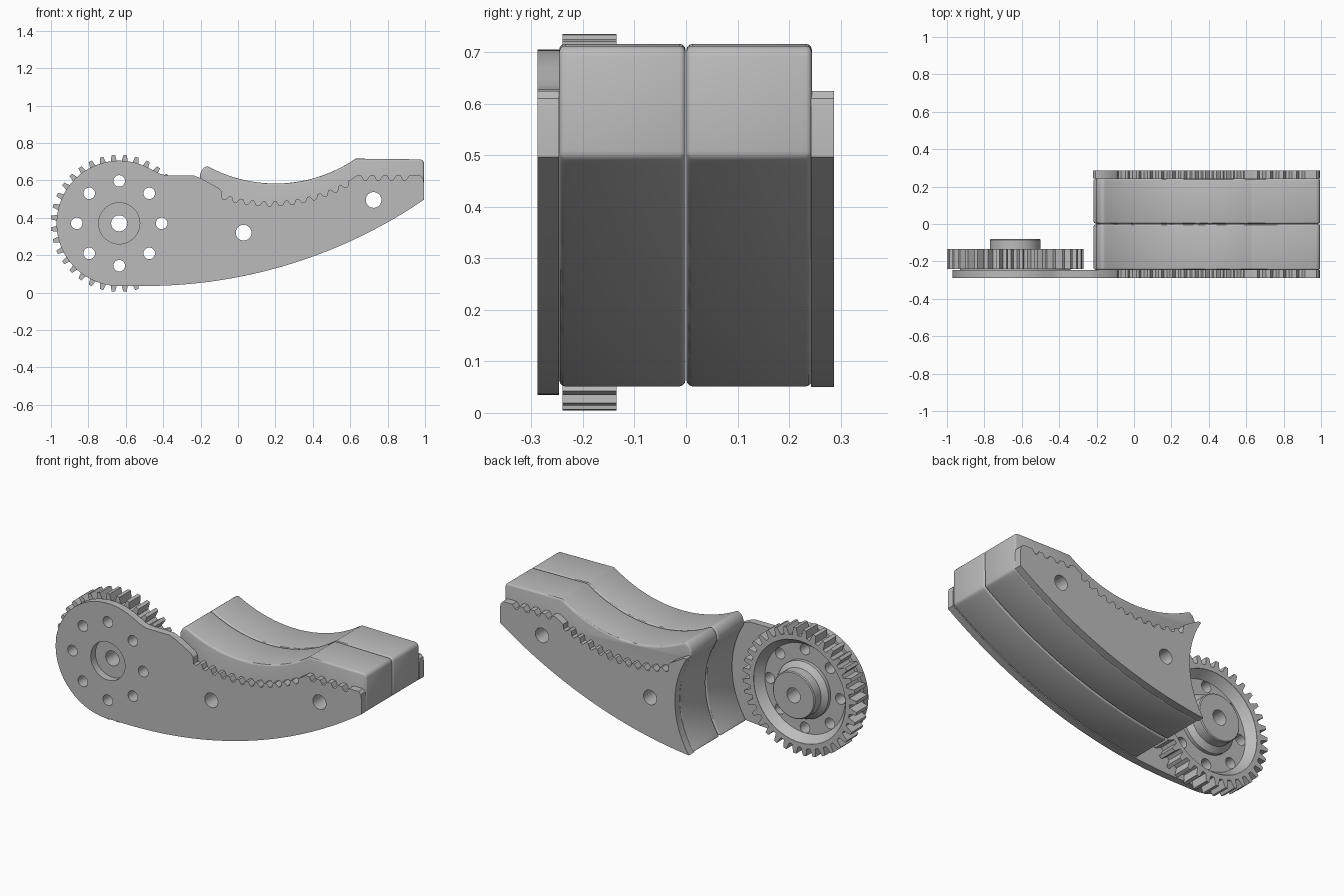
import bpy, bmesh
from math import sin, cos, radians, pi
from mathutils import Matrix

if "Cube" in bpy.data.objects:
    bpy.data.objects.remove(bpy.data.objects["Cube"])

grey = bpy.data.materials.new("plain_grey")
grey.use_nodes = True
grey.diffuse_color = (0.5, 0.5, 0.5, 1)
grey.node_tree.nodes["Principled BSDF"].inputs["Base Color"].default_value = (0.5, 0.5, 0.5, 1)

GX, GZ = -0.635, 0.37            # gear axis
PINS = [(0.03, 0.32), (0.725, 0.495)]


def arc(cx, cz, r0, r1, a0, a1, n):
    """Points on an arc whose radius blends from r0 to r1 (degrees)."""
    pts = []
    for i in range(n + 1):
        t = i / n
        a, r = radians(a0 + (a1 - a0) * t), r0 + (r1 - r0) * t
        pts.append((cx + r * cos(a), cz + r * sin(a)))
    return pts


def circle(cx, cz, r, n=32):
    return arc(cx, cz, r, r, 0, 360, n)[:-1]


def bolt_circle():
    return [circle(*p, 0.031, 20) for p in circle(GX, GZ, 0.227, 8)]


def finish(ob):
    """Turn an object into a smooth-shaded grey mesh."""
    bpy.ops.object.select_all(action='DESELECT')
    ob.select_set(True)
    bpy.context.view_layer.objects.active = ob
    bpy.ops.object.convert(target='MESH')
    ob = bpy.context.view_layer.objects.active
    bm = bmesh.new()
    bm.from_mesh(ob.data)
    bmesh.ops.remove_doubles(bm, verts=bm.verts, dist=0.0002)
    bmesh.ops.recalc_face_normals(bm, faces=bm.faces)
    bm.to_mesh(ob.data)
    bm.free()
    ob.data.materials.clear()
    ob.data.materials.append(grey)
    bpy.ops.object.shade_smooth_by_angle(angle=radians(30))
    return ob


def sheet(name, outline, holes, y0, y1):
    """Flat part cut from an x-z outline with holes, from y0 to y1."""
    cu = bpy.data.curves.new(name, 'CURVE')
    cu.dimensions, cu.fill_mode = '2D', 'BOTH'
    cu.extrude = (y1 - y0) / 2
    for loop in [outline] + holes:
        sp = cu.splines.new('POLY')
        sp.points.add(len(loop) - 1)
        for p, (x, z) in zip(sp.points, loop):
            p.co = (x, z, 0, 1)
        sp.use_cyclic_u = True
    ob = bpy.data.objects.new(name, cu)
    bpy.context.collection.objects.link(ob)
    ob.rotation_euler = (pi / 2, 0, 0)
    ob.location.y = (y0 + y1) / 2
    return finish(ob)


def mesh_object(name, bm):
    bmesh.ops.recalc_face_normals(bm, faces=bm.faces)
    me = bpy.data.meshes.new(name)
    bm.to_mesh(me)
    bm.free()
    ob = bpy.data.objects.new(name, me)
    bpy.context.collection.objects.link(ob)
    return ob


def prism(name, outline, y0, y1):
    bm = bmesh.new()
    face = bm.faces.new([bm.verts.new((x, y0, z)) for x, z in outline])
    ext = bmesh.ops.extrude_face_region(bm, geom=[face])
    moved = [v for v in ext["geom"] if isinstance(v, bmesh.types.BMVert)]
    bmesh.ops.translate(bm, verts=moved, vec=(0, y1 - y0, 0))
    return mesh_object(name, bm)


def lathe(name, profile):
    """Ring turned round the gear axis from a closed (radius, y) profile."""
    bm = bmesh.new()
    vs = [bm.verts.new((GX + r, y, GZ)) for r, y in profile]
    es = [bm.edges.new((vs[i - 1], vs[i])) for i in range(len(vs))]
    bmesh.ops.spin(bm, geom=vs + es, cent=(GX, 0, GZ), axis=(0, 1, 0),
                   angle=2 * pi, steps=64, use_duplicate=False)
    bmesh.ops.remove_doubles(bm, verts=bm.verts, dist=0.0002)
    return finish(mesh_object(name, bm))


# Shared profile pieces
def belly(end):
    return arc(-0.5, 2.685, 2.65, 2.65, -55.66, end, 40)


heel = arc(GX, GZ, 0.524, 0.49, -37.6, 28.7, 24)

serration = []
for i in range(12):                       # teeth along the curved grip
    for phase, lift in ((0, 0.012), (0.25, 0.012), (0.5, -0.012), (0.75, -0.012)):
        t = (i + phase) / 12
        serration += arc(0.2, 1.343, 0.877 - 0.024 * t + lift, 1, -108.6 + 48.1 * t, 0, 1)[:1]
for i in range(5):                        # teeth along the straight tip
    x = 0.635 + 0.07 * i
    serration += [(x, 0.625), (x + 0.025, 0.625), (x + 0.037, 0.602), (x + 0.053, 0.602)]
serration = serration[:-2] + [(0.975, 0.625), (0.99, 0.61), (0.995, 0.58)]

# Side plates
pins = [circle(*p, 0.042) for p in PINS]
front = arc(GX, GZ, 0.335, 0.335, -90, -300, 72)
front += [(-0.445, 0.65), (-0.42, 0.636), (-0.385, 0.627), (-0.24, 0.627),
          (-0.2, 0.612), (-0.1, 0.556), (-0.088, 0.54)]
sheet("front_plate", front + serration + belly(-90),
      pins + bolt_circle() + [circle(GX, GZ, 0.11, 48)], -0.288, -0.246)
back = heel + [(-0.185, 0.605), (-0.1, 0.556), (-0.088, 0.54)]
sheet("back_plate", back + serration + belly(-83.94)[:-1], pins, 0.243, 0.287)

# Grip pad halves with rounded edges
pad = heel + [(-0.202, 0.635), (-0.19, 0.66), (-0.168, 0.677)]
pad += arc(0.2, 1.343, 0.76, 0.76, -118, -55.6, 36)
pad += [(0.975, 0.712), (0.989, 0.707), (0.995, 0.692)] + belly(-83.94)[:-1]
cutters = [prism("pin_cutter", c, -0.5, 0.5) for c in pins]
for cutter in cutters:
    cutter.hide_render = True
for name, y0, y1 in (("front_pad", -0.246, -0.001), ("back_pad", 0.001, 0.244)):
    ob = prism(name, pad, y0, y1)
    bev = ob.modifiers.new("round", 'BEVEL')
    bev.width, bev.segments, bev.angle_limit = 0.011, 3, radians(35)
    for cutter in cutters:
        cut = ob.modifiers.new("pin", 'BOOLEAN')
        cut.operation, cut.solver, cut.object = 'DIFFERENCE', 'EXACT', cutter
    finish(ob)
for cutter in cutters:
    bpy.data.objects.remove(cutter)

# Gear: toothed rim, sloped dish, drilled web and hub
teeth = []
for k in range(36):
    for off, r in ((-3.2, 0.322), (-1.5, 0.366), (1.5, 0.366), (3.2, 0.322)):
        a = radians(k * 10 + 5 + off)
        teeth.append((GX + r * cos(a), GZ + r * sin(a)))
sheet("gear_rim", teeth, [circle(GX, GZ, 0.295, 64)], -0.24, -0.135)
lathe("gear_dish", [(0.296, -0.135), (0.296, -0.246), (0.258, -0.246), (0.258, -0.185)])
sheet("gear_web", circle(GX, GZ, 0.26, 64),
      bolt_circle() + [circle(GX, GZ, 0.1, 48)], -0.246, -0.185)
lathe("gear_hub", [(0.043, -0.246), (0.165, -0.246), (0.165, -0.165), (0.135, -0.14),
                   (0.135, -0.085), (0.13, -0.08), (0.043, -0.08)])
